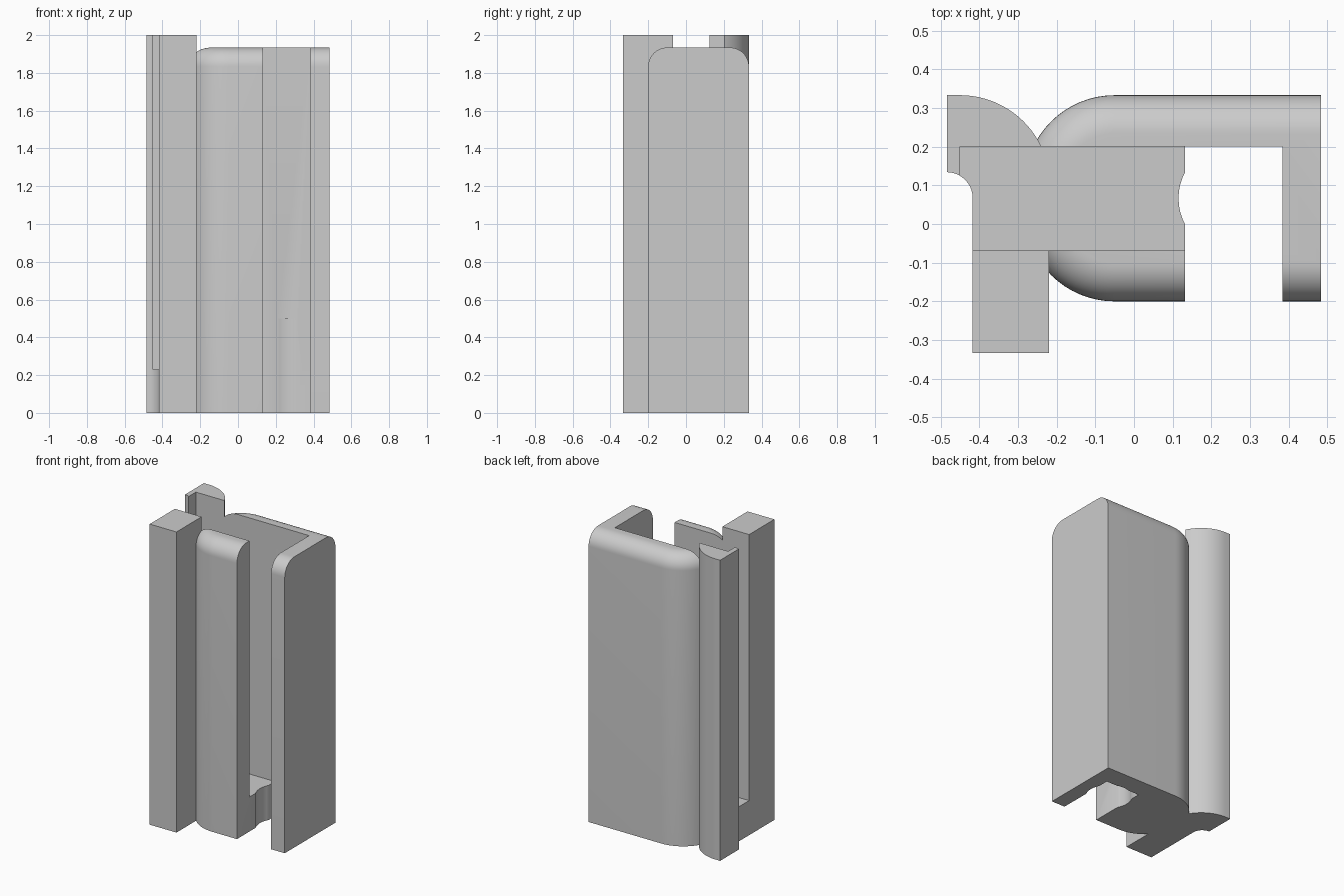
import bpy, bmesh, math

if "Cube" in bpy.data.objects:
    bpy.data.objects.remove(bpy.data.objects["Cube"])

grey = bpy.data.materials.new("plain grey")
grey.diffuse_color = (0.6, 0.6, 0.6, 1)
grey.use_nodes = True
grey.node_tree.nodes["Principled BSDF"].inputs["Base Color"].default_value = grey.diffuse_color


def arc(cx, cy, r, a0, a1, n=16):
    return [(cx + r * math.cos(math.radians(a0 + (a1 - a0) * i / n)),
             cy + r * math.sin(math.radians(a0 + (a1 - a0) * i / n))) for i in range(n + 1)]


def loft(name, rings):
    """Capped solid from (outline, height) rings with equal point counts."""
    bm = bmesh.new()
    loops = [[bm.verts.new((x, y, z)) for x, y in pts] for pts, z in rings]
    n = len(loops[0])
    for lo, hi in zip(loops, loops[1:]):
        for i in range(n):
            j = (i + 1) % n
            bm.faces.new((lo[i], lo[j], hi[j], hi[i]))
    bm.faces.new(loops[0][::-1])
    bm.faces.new(loops[-1])
    bmesh.ops.recalc_face_normals(bm, faces=bm.faces)
    mesh = bpy.data.meshes.new(name)
    bm.to_mesh(mesh)
    bm.free()
    obj = bpy.data.objects.new(name, mesh)
    bpy.context.collection.objects.link(obj)
    mesh.materials.append(grey)
    return obj


def box(name, x0, x1, y0, y1, z0, z1):
    pts = [(x0, y0), (x1, y0), (x1, y1), (x0, y1)]
    return loft(name, [(pts, z0), (pts, z1)])


def combine(target, other, operation):
    mod = target.modifiers.new(other.name, 'BOOLEAN')
    mod.object, mod.operation, mod.solver = other, operation, 'EXACT'
    bpy.context.view_layer.objects.active = target
    bpy.ops.object.modifier_apply(modifier=mod.name)
    bpy.data.objects.remove(other)


TOP, FILLET, R = 1.934, 0.1, 0.233


def body_outline(d):
    """Body plan with rounded left corners, inset by d except on the right."""
    return ([(0.484, -0.2 + d), (0.484, 0.333 - d)]
            + arc(-0.05, 0.1, R - d, 90, 180)
            + arc(-0.05, 0.033, R - d, 180, 270))


# main housing with a rolled top edge
rings = [(body_outline(0), 0)]
for i in range(13):
    a = math.radians(90 * i / 12)
    rings.append((body_outline(FILLET * (1 - math.cos(a))),
                  TOP - FILLET + FILLET * math.sin(a)))
housing = loft("housing", rings)

# left rail: front post, floor end and curved rear lip
plan = ([(-0.484, 0.333)] + arc(-0.484, 0.067, 0.067, 90, 0, 10)
        + [(-0.417, -0.333), (-0.22, -0.333), (-0.22, -0.068)]
        + arc(-0.45, 0.1, R, 25.4, 90))
combine(housing, loft("left rail", [(plan, 0), (plan, 2)]), 'UNION')

# long slot above the floor, open bay on the right, scallop in the floor end
combine(housing, box("slot", -0.45, 0.384, -0.068, 0.2, 0.23, 2.2), 'DIFFERENCE')
combine(housing, box("bay", 0.132, 0.384, -0.6, 0.2, -0.2, 2.2), 'DIFFERENCE')
circle = arc(0.2567, 0.0667, 0.1417, 0, 360 * 47 / 48, 47)
combine(housing, loft("scallop", [(circle, -0.2), (circle, 0.5)]), 'DIFFERENCE')

housing.select_set(True)
bpy.context.view_layer.objects.active = housing
bpy.ops.object.shade_smooth_by_angle(angle=math.radians(30))
